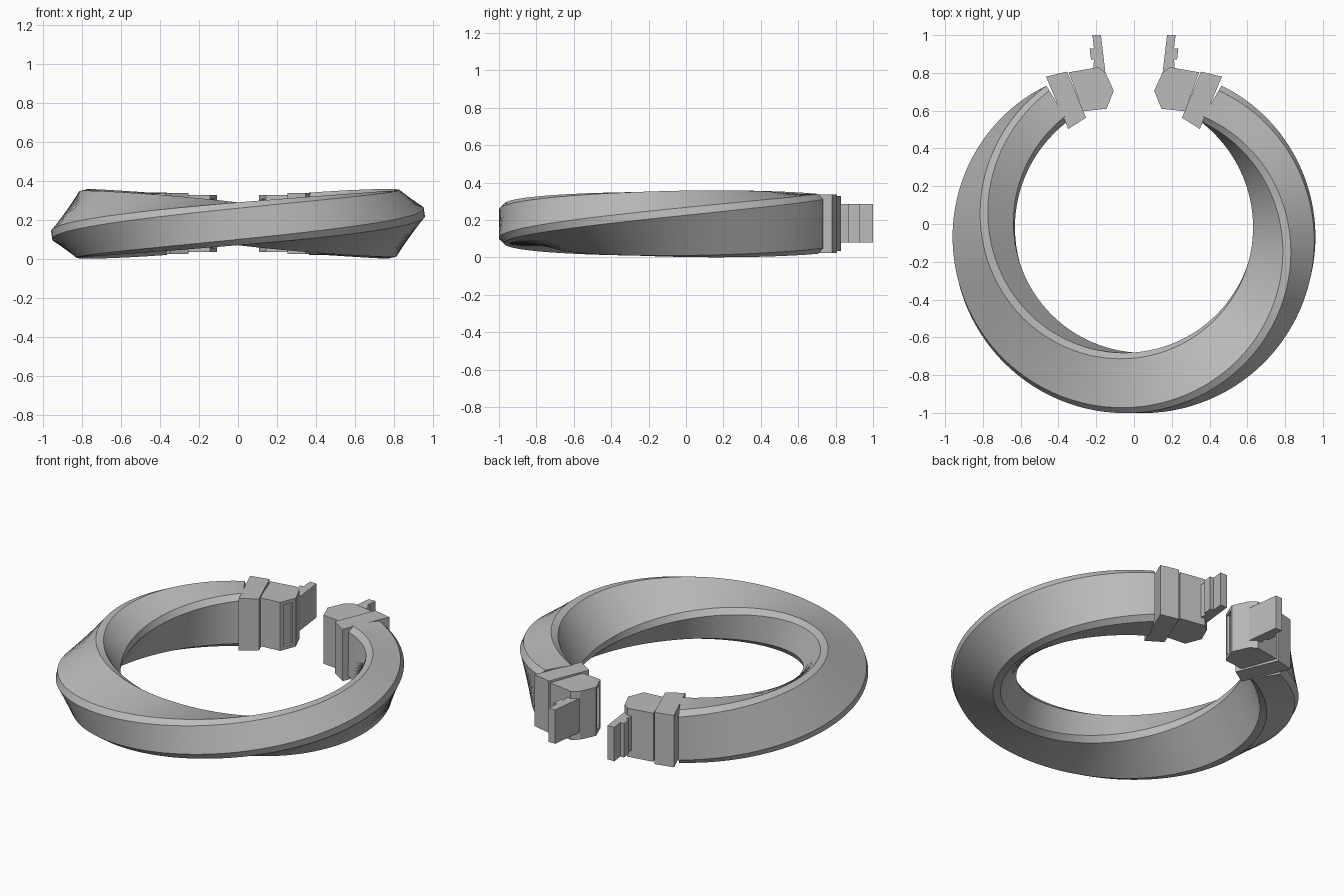
import bpy, bmesh, math
from mathutils import Vector

cube = bpy.data.objects.get("Cube")
if cube:
    bpy.data.objects.remove(cube)

grey = bpy.data.materials.new("plain grey")
grey.use_nodes = True
COLOR = (0.5, 0.5, 0.5, 1)
grey.diffuse_color = COLOR
grey.node_tree.nodes["Principled BSDF"].inputs["Base Color"].default_value = COLOR


def finish(name, bm, smooth=False):
    bmesh.ops.recalc_face_normals(bm, faces=bm.faces)
    mesh = bpy.data.meshes.new(name)
    bm.to_mesh(mesh)
    bm.free()
    mesh.materials.append(grey)
    obj = bpy.data.objects.new(name, mesh)
    bpy.context.collection.objects.link(obj)
    if smooth:
        bpy.ops.object.select_all(action="DESELECT")
        obj.select_set(True)
        bpy.context.view_layer.objects.active = obj
        bpy.ops.object.shade_smooth_by_angle(angle=math.radians(25))
    return obj


def prism(outline, z0, z1):
    """Upright prism from a plan outline."""
    bm = bmesh.new()
    base = bm.faces.new([bm.verts.new((x, y, z0)) for x, y in outline])
    top = bmesh.ops.extrude_face_region(bm, geom=[base])["geom"]
    bmesh.ops.translate(bm, vec=(0, 0, z1 - z0),
                        verts=[v for v in top if isinstance(v, bmesh.types.BMVert)])
    bmesh.ops.recalc_face_normals(bm, faces=bm.faces)
    return bm


# Twisted open ring: a chamfered rectangle that rolls half a turn end to end
RADIUS, CENTRE_Y, MID_Z = 0.795, -0.045, 0.18
A, B, C = 0.16, 0.11, 0.03
section = [(A, B - C), (A - C, B), (C - A, B), (-A, B - C),
           (-A, C - B), (C - A, -B), (A - C, -B), (A, C - B)]
SWEEP, STEPS = math.radians(149.2), 128
bm = bmesh.new()
rings = []
for i in range(STEPS + 1):
    t = 2 * i / STEPS - 1
    around, roll = t * SWEEP, t * math.pi / 2
    ring = []
    for u, v in section:
        r = RADIUS + u * math.cos(roll) - v * math.sin(roll)
        z = MID_Z + u * math.sin(roll) + v * math.cos(roll)
        ring.append(bm.verts.new((r * math.sin(around),
                                  CENTRE_Y - r * math.cos(around), z)))
    rings.append(ring)
for r0, r1 in zip(rings, rings[1:]):
    for k in range(8):
        n = (k + 1) % 8
        bm.faces.new((r0[k], r0[n], r1[n], r1[k]))
bm.faces.new(rings[0])
bm.faces.new(rings[-1])
finish("twisted_band", bm, smooth=True)

# Plan outlines of the clasp parts on the +x side
collar = [(0.466, 0.78), (0.354, 0.807), (0.254, 0.563), (0.348, 0.503)]
body = [(0.345, 0.803), (0.19, 0.83), (0.15, 0.80), (0.107, 0.706),
        (0.145, 0.61), (0.27, 0.597)]
prong = [(0.175, 1.0), (0.22, 1.0), (0.212, 0.93), (0.235, 0.93), (0.228, 0.87),
         (0.212, 0.87), (0.216, 0.81), (0.15, 0.79)]

for side, sign in (("left", 1), ("right", -1)):
    def plan(points):
        return [(sign * x, y) for x, y in points]

    finish(side + "_collar", prism(plan(collar), 0.025, 0.338))

    # Socket block with a recessed slot in its inward face
    bm = prism(plan(body), 0.035, 0.328)
    aim = Vector((-sign * 0.93, -0.37, 0))
    slot = max(bm.faces, key=lambda f: f.normal.dot(aim))
    bmesh.ops.inset_individual(bm, faces=[slot], thickness=0.03)
    bmesh.ops.inset_individual(bm, faces=[slot], thickness=0.002, depth=-0.015)
    finish(side + "_socket", bm)

    finish(side + "_prong", prism(plan(prong), 0.08, 0.285))
